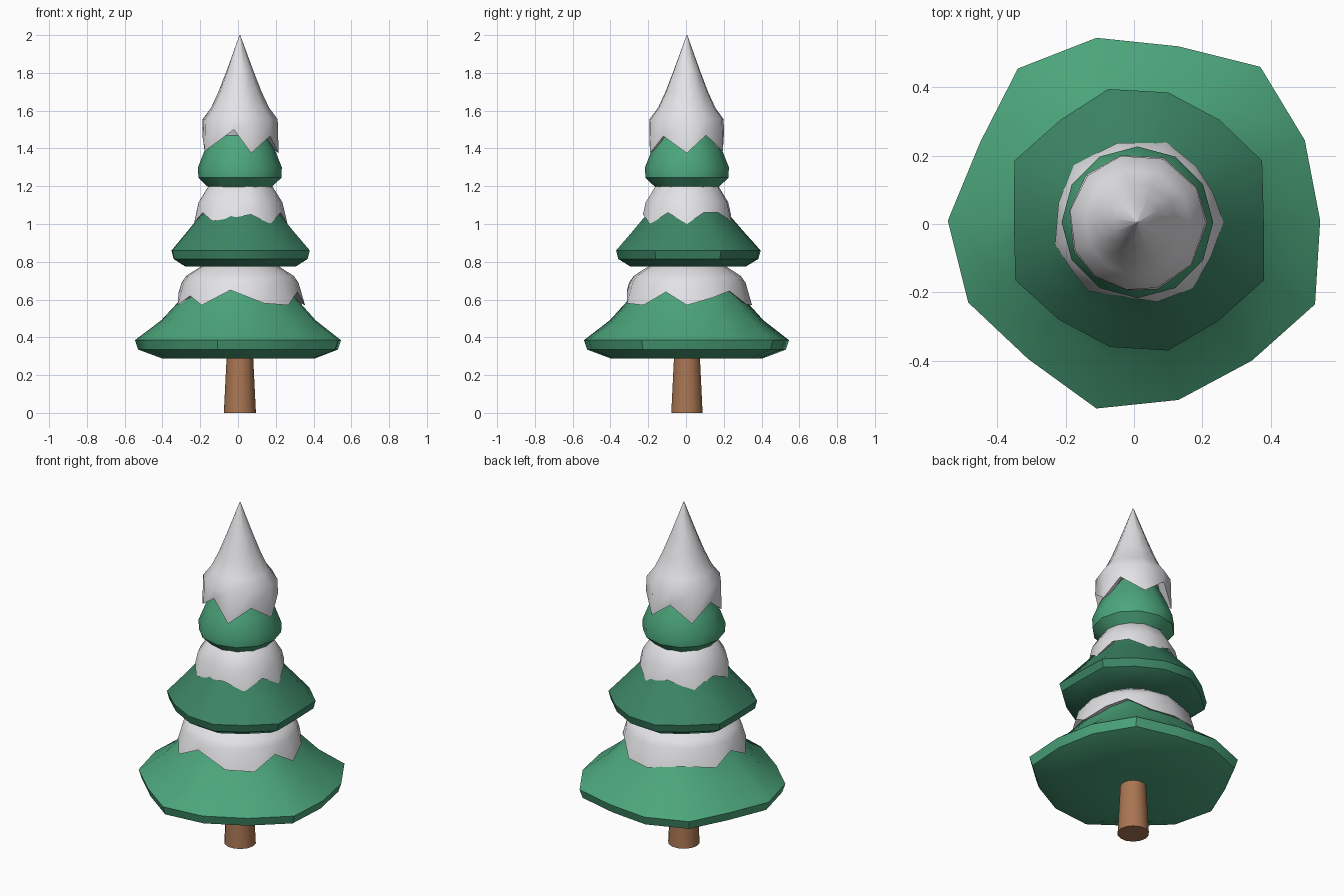
import bpy, bmesh, math

if "Cube" in bpy.data.objects:
    bpy.data.objects.remove(bpy.data.objects["Cube"])

CX, CY = 0.01, 0.005


def material(name, rgb):
    m = bpy.data.materials.new(name)
    m.diffuse_color = (*rgb, 1)
    m.use_nodes = True
    m.node_tree.nodes["Principled BSDF"].inputs["Base Color"].default_value = m.diffuse_color
    return m


GREEN = material("light green", (0.072, 0.38, 0.20))
DARK = material("dark green", (0.045, 0.235, 0.13))
SNOW = material("snow white", (0.78, 0.78, 0.81))
BARK = material("bark brown", (0.40, 0.18, 0.085))


def loft(name, rings, mat, angle):
    """Skin equal-length rings of points, listed bottom to top, and cap both ends."""
    bm = bmesh.new()
    vs = [[bm.verts.new(p) for p in r] for r in rings]
    n = len(vs[0])
    for a, b in zip(vs, vs[1:]):
        for i in range(n):
            j = (i + 1) % n
            bm.faces.new((a[i], a[j], b[j], b[i]))
    bm.faces.new(vs[0][::-1])
    bm.faces.new(vs[-1])
    bmesh.ops.remove_doubles(bm, verts=bm.verts, dist=1e-4)
    bmesh.ops.recalc_face_normals(bm, faces=bm.faces)
    me = bpy.data.meshes.new(name)
    bm.to_mesh(me)
    bm.free()
    me.materials.append(mat)
    ob = bpy.data.objects.new(name, me)
    bpy.context.collection.objects.link(ob)
    bpy.ops.object.select_all(action='DESELECT')
    ob.select_set(True)
    bpy.context.view_layer.objects.active = ob
    bpy.ops.object.shade_smooth_by_angle(angle=math.radians(angle))
    return ob


def circle(r, z, n):
    return [(CX + r * math.cos(2 * math.pi * i / n),
             CY + r * math.sin(2 * math.pi * i / n), z) for i in range(n)]


def tier(name, outline, profile, mat):
    """Branch tier: irregular rim outline scaled along a profile, rounding off upward."""
    rings = [[(CX + (x - CX) * s, CY + (y - CY) * s, z) for x, y in outline]
             for s, z in profile]
    loft(name, rings, mat, 38)


def snow(name, teeth, shoulder, low, upper):
    """Snow collar: jagged hem given as (azimuth, height), thick edge tucked inward."""
    def ring(f):
        out = []
        for az, z in teeth:
            r, h = f(z)
            a = math.radians(az)
            out.append((CX + r * math.cos(a), CY + r * math.sin(a), h))
        return out
    rs, zs = shoulder
    rl, zl = low

    def hem(z):
        return rs + (rl - rs) * (zs - z) / (zs - zl), z

    def tuck(z):
        return hem(z)[0] * 0.76, z + 0.035
    rings = [ring(tuck), ring(hem), ring(lambda z: shoulder)]
    rings += [ring(lambda z, p=p: p) for p in upper]
    loft(name, rings, SNOW, 45)


# trunk
loft("trunk", [circle(0.085, 0, 14), circle(0.065, 0.4, 14)], BARK, 40)

# branch tiers
rim1 = [(0.545, 0.01), (0.50, 0.245), (0.37, 0.46), (0.13, 0.52), (-0.11, 0.545),
        (-0.34, 0.455), (-0.45, 0.24), (-0.545, 0.01), (-0.485, -0.23),
        (-0.31, -0.395), (-0.11, -0.54), (0.13, -0.515), (0.345, -0.40), (0.53, -0.235)]
rim2 = [(0.38, 0.01), (0.375, 0.185), (0.25, 0.305), (0.10, 0.385), (-0.075, 0.395),
        (-0.215, 0.305), (-0.35, 0.185), (-0.352, 0.01), (-0.347, -0.165),
        (-0.22, -0.28), (-0.07, -0.36), (0.10, -0.37), (0.245, -0.285), (0.38, -0.165)]
rim3 = [p[:2] for p in circle(0.222, 0, 12)]
tier("lower_branches", rim1, [(0.3, 0.288), (0.74, 0.288), (0.97, 0.335), (1, 0.385),
                              (0.75, 0.49), (0.55, 0.61), (0.3, 0.78)], GREEN)
tier("middle_branches", rim2, [(0.3, 0.775), (0.80, 0.775), (0.97, 0.815), (1, 0.86),
                               (0.77, 0.96), (0.57, 1.05), (0.3, 1.2)], DARK)
tier("upper_branches", rim3, [(0.3, 1.196), (0.76, 1.196), (0.99, 1.245), (1, 1.30),
                              (0.84, 1.39), (0.66, 1.47), (0.4, 1.58)], GREEN)

# snow collars and top cap
snow("lower_snow",
     [(0, 0.57), (24, 0.61), (44, 0.645), (66, 0.575), (90, 0.57), (124, 0.60),
      (155, 0.575), (175, 0.635), (197, 0.57), (217, 0.62), (234, 0.57), (261, 0.65),
      (292, 0.58), (318, 0.57), (340, 0.64)],
     (0.31, 0.69), (0.345, 0.57), [(0.285, 0.725), (0.20, 0.78), (0.12, 0.82)])
snow("middle_snow",
     [(0, 1.0), (22, 1.06), (44, 1.06), (70, 1.015), (104, 1.055), (138, 1.0),
      (166, 1.06), (195, 1.01), (214, 1.06), (234, 1.015), (284, 1.05),
      (310, 1.0), (335, 1.06)],
     (0.225, 1.115), (0.252, 1.0), [(0.175, 1.195), (0.12, 1.23)])
snow("snow_cap",
     [(0, 1.375), (30, 1.47), (68, 1.385), (104, 1.48), (137, 1.375), (170, 1.475),
      (204, 1.385), (232, 1.43), (261, 1.50), (287, 1.375), (322, 1.465)],
     (0.20, 1.555), (0.205, 1.375),
     [(0.155, 1.615), (0.115, 1.70), (0.072, 1.81), (0.0, 2.0)][:3] + [(0.002, 2.0)])
